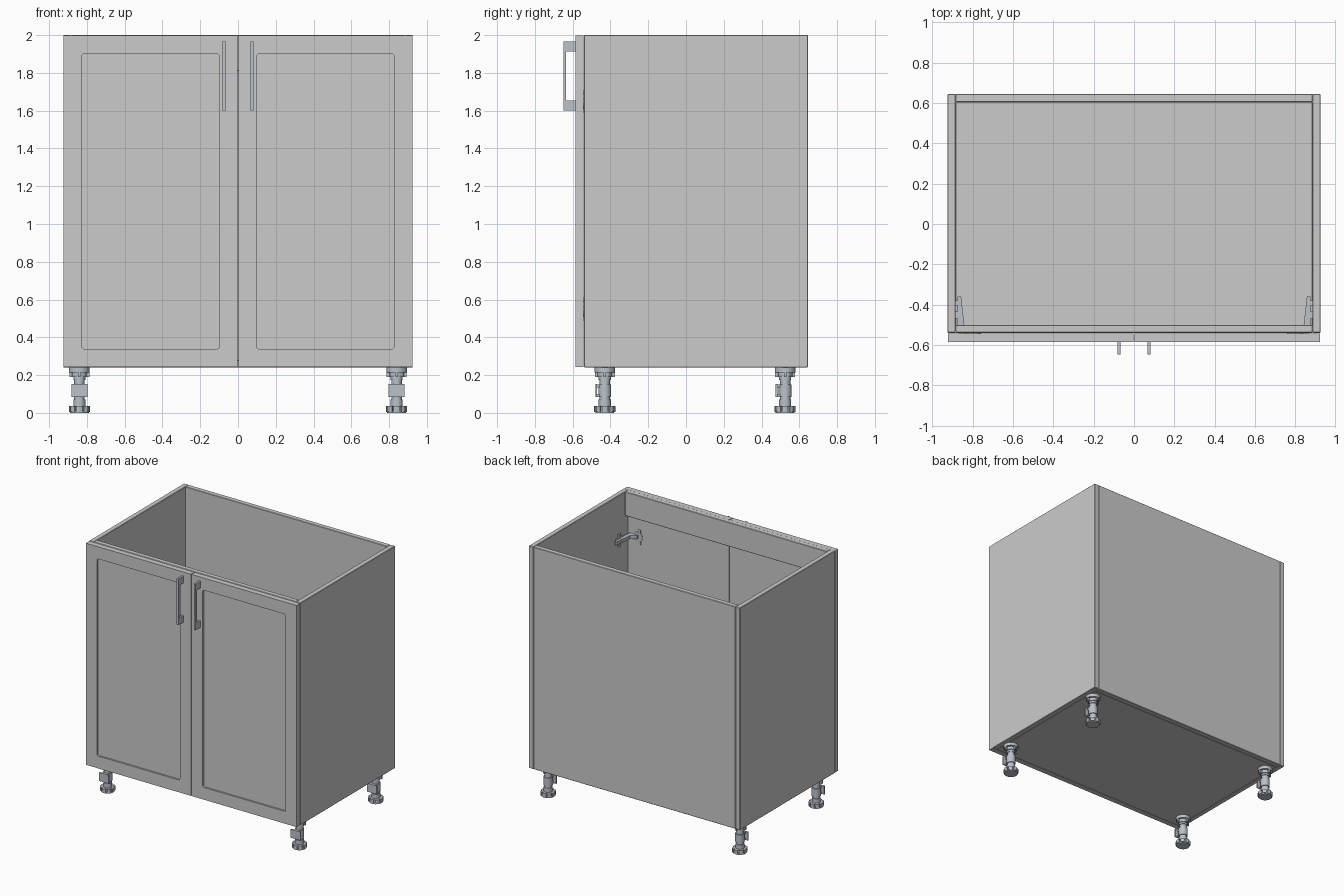
import bpy, bmesh
from math import sin, cos, pi
from mathutils import Matrix

if "Cube" in bpy.data.objects:
    bpy.data.objects.remove(bpy.data.objects["Cube"])

metal = bpy.data.materials.new("metal")
metal.diffuse_color = (0.50, 0.54, 0.59, 1)
metal.use_nodes = True
metal.node_tree.nodes["Principled BSDF"].inputs["Base Color"].default_value = metal.diffuse_color


def finish(name, bm, mat=None):
    bmesh.ops.recalc_face_normals(bm, faces=bm.faces[:])
    me = bpy.data.meshes.new(name)
    bm.to_mesh(me)
    bm.free()
    ob = bpy.data.objects.new(name, me)
    bpy.context.collection.objects.link(ob)
    if mat:
        me.materials.append(mat)
    return ob


def add_box(bm, x, y, z):
    c = [(a + b) / 2 for a, b in (x, y, z)]
    s = [abs(b - a) for a, b in (x, y, z)]
    m = Matrix.Translation(c) @ Matrix.Diagonal((*s, 1))
    bmesh.ops.create_cube(bm, size=1, matrix=m)


def add_prism(bm, pts, vec):
    f = bm.faces.new([bm.verts.new(p) for p in pts])
    ext = bmesh.ops.extrude_face_region(bm, geom=[f], use_keep_orig=True)
    vs = [v for v in ext["geom"] if isinstance(v, bmesh.types.BMVert)]
    bmesh.ops.translate(bm, verts=vs, vec=vec)


def add_cyl(bm, c, r, z0, z1, n=24):
    m = Matrix.Translation((c[0], c[1], (z0 + z1) / 2))
    bmesh.ops.create_cone(bm, cap_ends=True, segments=n, radius1=r, radius2=r,
                          depth=z1 - z0, matrix=m)


def panel(name, x, y, z):
    bm = bmesh.new()
    add_box(bm, x, y, z)
    ob = finish(name, bm)
    b = ob.modifiers.new("edge", 'BEVEL')
    b.width, b.segments = 0.003, 1
    return ob


# carcass, open at the top
panel("back_panel", (-.885, .885), (.605, .645), (.24, 2))
panel("bottom_panel", (-.885, .885), (-.54, .605), (.24, .28))
panel("front_rail", (-.885, .885), (-.54, -.50), (1.81, 2))


def door(name, s):
    bm = bmesh.new()
    add_box(bm, sorted((s * .003, s * .923)), (-.585, -.543), (.242, 1.997))
    bm.normal_update()
    front = next(f for f in bm.faces if f.normal.y < -.9)
    bmesh.ops.inset_region(bm, faces=[front], thickness=.137)
    r = bmesh.ops.extrude_face_region(bm, geom=[front])
    vs = [v for v in r["geom"] if isinstance(v, bmesh.types.BMVert)]
    bmesh.ops.translate(bm, verts=vs, vec=(0, .014, 0))
    if front.is_valid:
        bmesh.ops.delete(bm, geom=[front], context='FACES_ONLY')
    # round the corners of the recess
    corners = [e for v in vs for e in v.link_edges
               if abs(e.verts[0].co.y - e.verts[1].co.y) > .01]
    bmesh.ops.bevel(bm, geom=corners, offset=.012, segments=3, profile=.5,
                    affect='EDGES')
    finish(name, bm)


def handle(name, s):
    bm = bmesh.new()
    yz = [(-.585, 1.60), (-.648, 1.60), (-.648, 1.965), (-.585, 1.965),
          (-.585, 1.912), (-.634, 1.912), (-.634, 1.653), (-.585, 1.653)]
    add_prism(bm, [(s * .075 - .008, y, z) for y, z in yz], (.016, 0, 0))
    finish(name, bm, metal)


def hinge(name, s, z):
    bm = bmesh.new()
    bx = lambda x0, x1, y, zz: add_box(bm, sorted((s * x0, s * x1)), y, zz)
    # wall plate with wings, then the arm
    bx(.875, .886, (-.47, -.38), (z - .018, z + .018))
    bx(.872, .886, (-.435, -.405), (z - .05, z + .05))
    xy = [(.876, -.36), (.858, -.36), (.842, -.50), (.80, -.53), (.80, -.545),
          (.865, -.545), (.876, -.50)]
    add_prism(bm, [(s * x, y, z - .014) for x, y in xy], (0, 0, .028))
    # cup set into the door, with its flange
    m = Matrix.Translation((s * .80, -.545, z)) @ Matrix.Rotation(pi / 2, 4, 'X')
    bmesh.ops.create_cone(bm, cap_ends=True, segments=24, radius1=.04,
                          radius2=.04, depth=.012, matrix=m)
    bx(.775, .80, (-.545, -.540), (z - .06, z + .06))
    # adjusting screws
    for y in (-.42, -.46):
        m = Matrix.Translation((s * .855, y, z)) @ Matrix.Rotation(pi / 2, 4, 'Y')
        bmesh.ops.create_cone(bm, cap_ends=True, segments=12, radius1=.008,
                              radius2=.008, depth=.01, matrix=m)
    finish(name, bm, metal)


def leg(name, x, y):
    bm = bmesh.new()
    c = (x, y)
    # mounting flange, hub and fins
    add_cyl(bm, c, .055, .215, .24)
    add_cyl(bm, c, .040, .19, .24, 12)
    add_box(bm, (x - .053, x + .053), (y - .006, y + .006), (.19, .22))
    add_box(bm, (x - .006, x + .006), (y - .053, y + .053), (.19, .22))
    # stem and collars
    add_cyl(bm, c, .027, .03, .20)
    add_cyl(bm, c, .032, .175, .192)
    add_cyl(bm, c, .032, .035, .07)
    # plinth clip: ring, two arms and front plate
    add_cyl(bm, c, .034, .085, .15)
    add_box(bm, (x - .02, x + .02), (y - .046, y - .02), (.085, .10))
    add_box(bm, (x - .02, x + .02), (y - .046, y - .02), (.135, .15))
    add_box(bm, (x - .042, x + .042), (y - .050, y - .040), (.085, .152))
    # notched foot
    pts = []
    for i in range(8):
        for d, r in ((-.30, .054), (0, .056), (.30, .054), (.31, .044), (.47, .044)):
            a = i * pi / 4 + d
            pts.append((x + r * cos(a), y + r * sin(a), .006))
    add_prism(bm, pts, (0, 0, .03))
    add_cyl(bm, c, .050, 0, .008)
    ob = finish(name, bm, metal)
    bpy.context.view_layer.objects.active = ob
    ob.select_set(True)
    bpy.ops.object.shade_smooth_by_angle()
    ob.select_set(False)


for side, s in (("left", -1), ("right", 1)):
    panel(side + "_side", sorted((s * .885, s * .925)), (-.54, .645), (.24, 2))
    door(side + "_door", s)
    handle(side + "_handle", s)
    hinge(side + "_upper_hinge", s, 1.65)
    hinge(side + "_lower_hinge", s, .55)
    leg(side + "_front_leg", s * .84, -.43)
    leg(side + "_back_leg", s * .84, .525)
